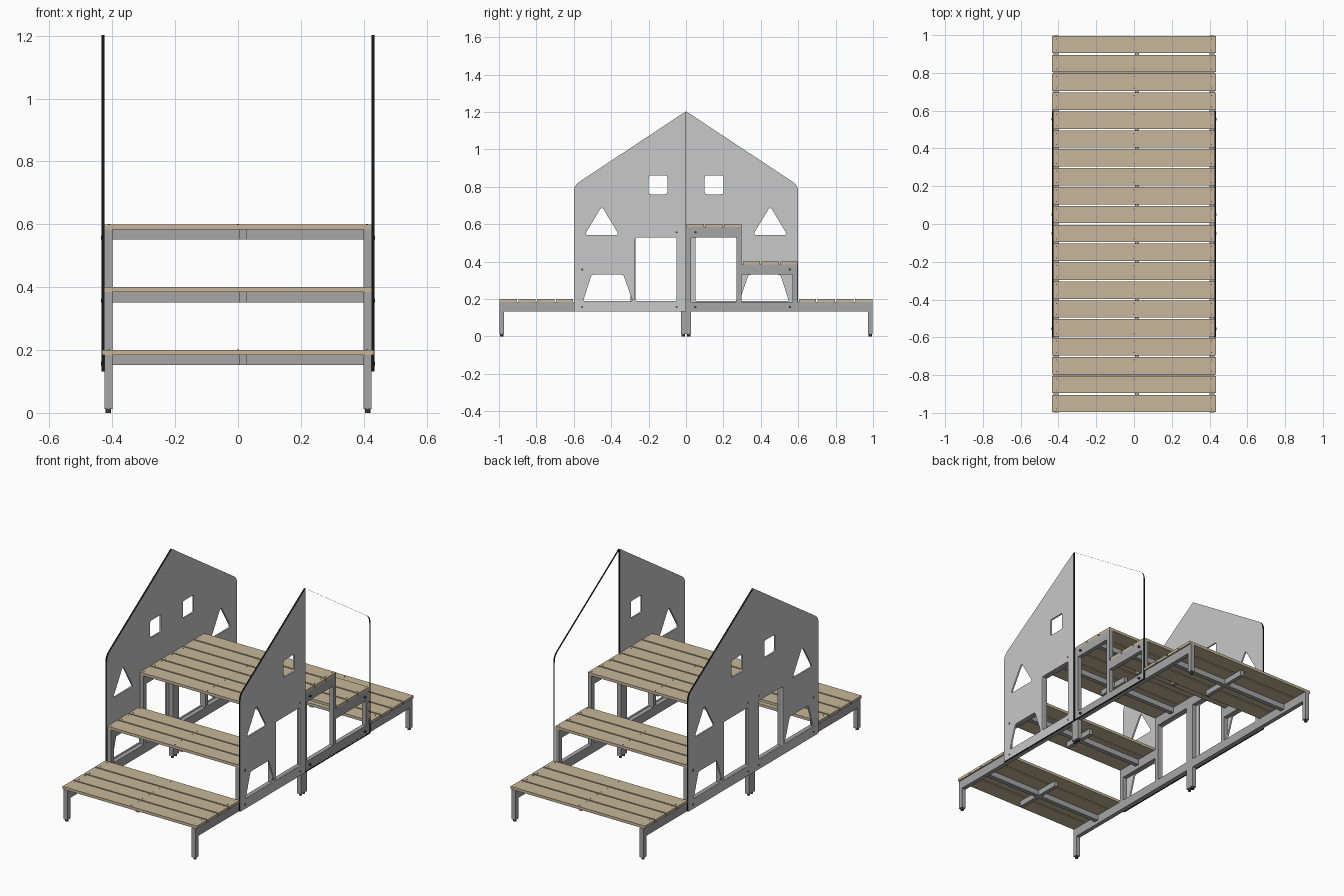
import bpy, bmesh
from mathutils import Vector, Matrix

cube = bpy.data.objects.get("Cube")
if cube:
    bpy.data.objects.remove(cube, do_unlink=True)


def material(name, color):
    m = bpy.data.materials.new(name)
    m.use_nodes = True
    m.diffuse_color = (*color, 1)
    m.node_tree.nodes["Principled BSDF"].inputs["Base Color"].default_value = (*color, 1)
    return m


WOOD = material("pale_wood", (0.57, 0.47, 0.32))
STEEL = material("grey_steel", (0.38, 0.38, 0.39))
BOARD = material("light_grey_board", (0.58, 0.58, 0.58))
BLACK = material("black_edge", (0.008, 0.008, 0.008))
BOLT = material("dark_bolt", (0.08, 0.08, 0.08))


def finish(name, bm, *mats):
    me = bpy.data.meshes.new(name)
    bm.to_mesh(me)
    bm.free()
    for m in mats:
        me.materials.append(m)
    ob = bpy.data.objects.new(name, me)
    bpy.context.collection.objects.link(ob)
    return ob


def box(bm, x, y, z):
    """Add a box from (low, high) ranges."""
    spans = [sorted(r) for r in (x, y, z)]
    mid = Vector([(a + b) / 2 for a, b in spans])
    size = [b - a for a, b in spans]
    bmesh.ops.create_cube(bm, size=1, matrix=Matrix.Translation(mid) @ Matrix.Diagonal((*size, 1)))


def disc(bm, pos, radius, depth, turn=Matrix()):
    bmesh.ops.create_cone(bm, cap_ends=True, segments=8, radius1=radius, radius2=radius,
                          depth=depth, matrix=Matrix.Translation(pos) @ turn)


# Decks: (start y, number of planks, top z, half width), mirrored front to back
PITCH, GAP, THICK = 0.1, 0.008, 0.016
DECKS = {"top_deck": (0, 3, 0.6, 0.425),
         "middle_deck": (0.3, 3, 0.4, 0.425),
         "low_deck": (0.6, 4, 0.2, 0.433)}
IN, OUT = 0.4, 0.425

screws = bmesh.new()
for name, (start, count, top, half) in DECKS.items():
    for s, end in ((-1, "front"), (1, "back")):
        bm = bmesh.new()
        for i in range(count):
            y = start + i * PITCH
            box(bm, (-half, half), (s * (y + GAP / 2), s * (y + PITCH - GAP / 2)), (top - THICK, top))
            for x in (-0.41, 0, 0.41):
                for dy in (0.02, 0.08):
                    disc(screws, (x, s * (y + dy), top), 0.003, 0.002)
        finish(f"{end}_{name}_planks", bm, WOOD)

        # Cross beam and centre runner below each deck
        bm = bmesh.new()
        z = (top - 0.048, top - THICK)
        mid = start + count * PITCH / 2
        box(bm, (-IN, IN), (s * (mid - 0.013), s * (mid + 0.013)), z)
        box(bm, (0.005, 0.027), (s * (start + 0.05), s * (start + count * PITCH - 0.05)), z)
        finish(f"{end}_{name}_supports", bm, STEEL)
finish("plank_screws", screws, BOLT)

# Side frames of posts, rails and feet
BEAM = 0.026
turn_x = Matrix.Rotation(1.5708, 4, "Y")
for sx, side in ((-1, "right"), (1, "left")):
    xs = (sx * IN, sx * OUT)
    for s, end in ((-1, "front"), (1, "back")):
        bm = bmesh.new()

        def bar(y0, y1, z0, z1):
            box(bm, xs, (s * y0, s * y1), (z0, z1))

        bar(0.001, 0.998, 0.132, 0.184)
        bar(0.001, 0.296, 0.53, 0.584)
        bar(0.296, 0.596, 0.33, 0.384)
        for y, z0, z1 in ((0.001, 0.012, 0.132), (0.972, 0.012, 0.132), (0.001, 0.184, 0.53),
                          (0.27, 0.184, 0.53), (0.57, 0.184, 0.33)):
            bar(y, y + BEAM, z0, z1)
        finish(f"{side}_{end}_frame", bm, STEEL)

        bm = bmesh.new()
        for y in (0.014, 0.985):
            disc(bm, (sx * (IN + OUT) / 2, s * y, 0.007), 0.009, 0.014)
        finish(f"{side}_{end}_feet", bm, BOLT)

        bm = bmesh.new()
        for y, z in ((0.05, 0.557), (0.555, 0.357), (0.555, 0.157), (0.05, 0.157)):
            disc(bm, (sx * 0.43, s * y, z), 0.006, 0.012, turn_x)
        finish(f"{side}_{end}_bolts", bm, BOLT)


def rounded(points, radius, steps=4):
    """Round the corners of a closed loop of (y, z) points."""
    pts = [Vector(p) for p in points]
    loop = []
    for i, p in enumerate(pts):
        a = p + (pts[i - 1] - p).normalized() * radius
        b = p + (pts[(i + 1) % len(pts)] - p).normalized() * radius
        for k in range(steps + 1):
            t = k / steps
            loop.append(a * (1 - t) ** 2 + p * 2 * t * (1 - t) + b * t * t)
    return loop


# House-shaped side panels in two halves, with cut-out openings
OUTLINE = ([Vector((0.001, 0.132)), Vector((0.6, 0.132))]
           + rounded([(0.6, 0.132), (0.6, 0.807), (0.001, 1.203)], 0.035)[5:10]
           + [Vector((0.001, 1.203))])
HOLES = [rounded([(0.1, 0.76), (0.2, 0.76), (0.2, 0.86), (0.1, 0.86)], 0.012),
         rounded([(0.358, 0.542), (0.542, 0.542), (0.45, 0.695)], 0.02),
         rounded([(0.05, 0.188), (0.272, 0.188), (0.272, 0.53), (0.05, 0.53)], 0.012),
         rounded([(0.285, 0.188), (0.55, 0.188), (0.505, 0.33), (0.335, 0.33)], 0.012)]


def half_panel(name, sx, s, filled):
    bm = bmesh.new()
    loops = [OUTLINE] + (HOLES if filled else [])
    layers = []
    for x in (0.4255, 0.4345):
        rings, edges = [], []
        for loop in loops:
            ring = [bm.verts.new((sx * x, s * p.x, p.y)) for p in loop]
            edges += [bm.edges.new((v, ring[(i + 1) % len(ring)])) for i, v in enumerate(ring)]
            rings.append(ring)
        if filled:
            bmesh.ops.triangle_fill(bm, edges=edges, use_beauty=True, normal=(sx, 0, 0))
        layers.append(rings)
    # Outer rim is black, opening rims match the board
    for k, (a, b) in enumerate(zip(*layers)):
        for i in range(len(a)):
            j = (i + 1) % len(a)
            bm.faces.new((a[i], a[j], b[j], b[i])).material_index = 1 if k == 0 else 0
    bmesh.ops.recalc_face_normals(bm, faces=bm.faces[:])
    finish(name, bm, BOARD, BLACK)


half_panel("right_front_panel", -1, -1, True)
half_panel("right_back_panel", -1, 1, True)
half_panel("left_front_panel", 1, -1, True)
half_panel("left_back_panel_rim", 1, 1, False)
